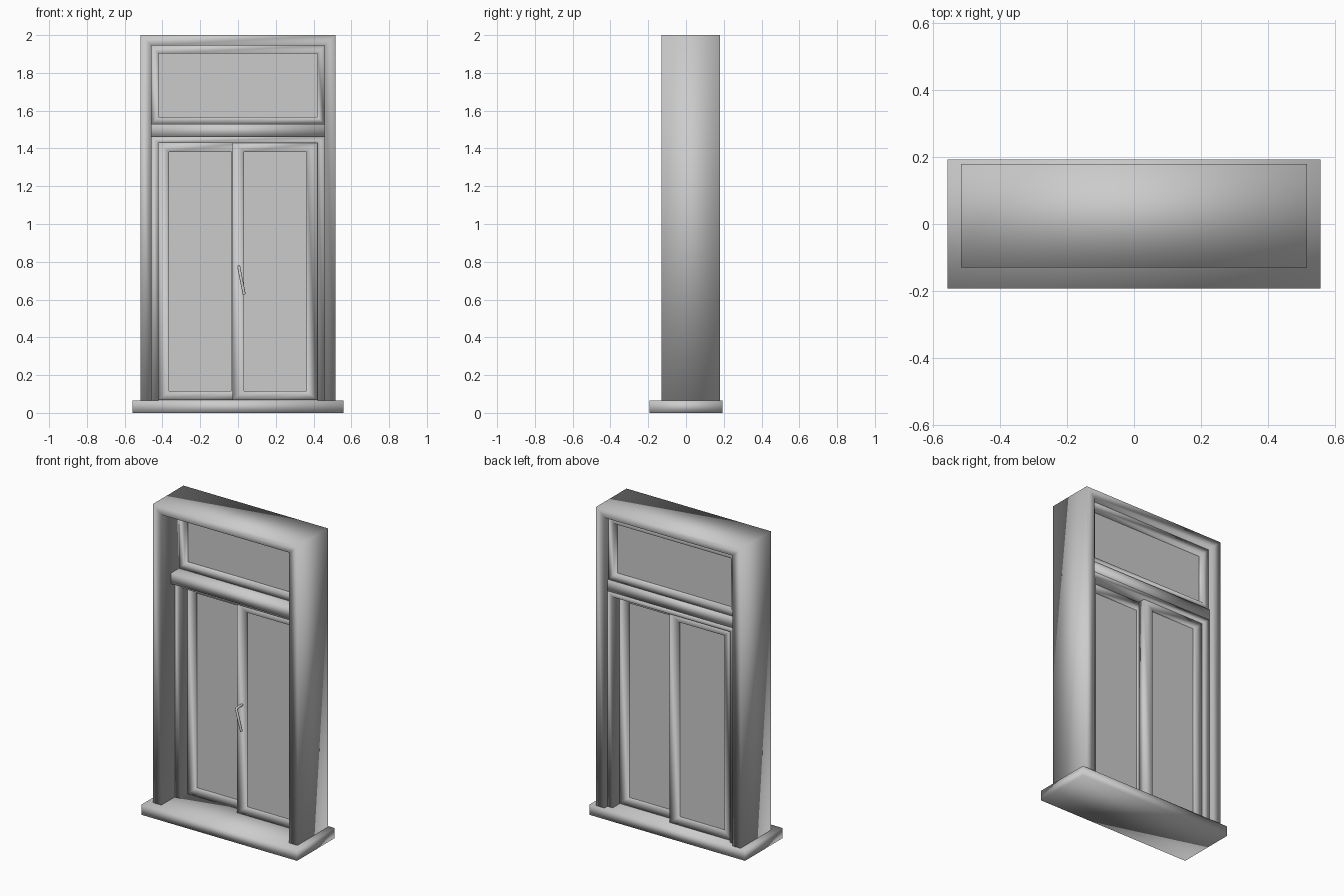
import bpy, bmesh

if "Cube" in bpy.data.objects:
    bpy.data.objects.remove(bpy.data.objects["Cube"])


def finish(name, bm, smooth=True):
    bmesh.ops.recalc_face_normals(bm, faces=bm.faces)
    mesh = bpy.data.meshes.new(name)
    bm.to_mesh(mesh)
    bm.free()
    for p in mesh.polygons:
        p.use_smooth = smooth
    ob = bpy.data.objects.new(name, mesh)
    bpy.context.collection.objects.link(ob)
    return ob


def box(name, x0, x1, y0, y1, z0, z1, smooth=True):
    bm = bmesh.new()
    bmesh.ops.create_cube(bm, size=1)
    for v in bm.verts:
        v.co = ((x0 + x1) / 2 + v.co.x * (x1 - x0),
                (y0 + y1) / 2 + v.co.y * (y1 - y0),
                (z0 + z1) / 2 + v.co.z * (z1 - z0))
    return finish(name, bm, smooth)


def frame(name, outer, inner, y0, y1, closed=True):
    """Mitred frame between two (x0, x1, z0, z1) rectangles; open ones have no bottom rail."""
    bm = bmesh.new()

    def loop(r, y):
        x0, x1, z0, z1 = r
        return [bm.verts.new((x, y, z)) for x, z in ((x0, z0), (x0, z1), (x1, z1), (x1, z0))]

    # cross-section corners: outer front, outer back, inner back, inner front
    loops = [loop(outer, y0), loop(outer, y1), loop(inner, y1), loop(inner, y0)]
    for i in range(4 if closed else 3):
        j = (i + 1) % 4
        for k in range(4):
            a, b = loops[k], loops[(k + 1) % 4]
            bm.faces.new((a[i], a[j], b[j], b[i]))
    if not closed:
        for i in (0, 3):
            bm.faces.new([l[i] for l in loops])
    return finish(name, bm)


def glazed_sash(name, outer, glass, y0, y1):
    frame(name + "_frame", outer, glass, y0, y1)
    x0, x1, z0, z1 = glass
    y, e = (y0 + y1) / 2, 0.005
    box(name + "_glass", x0 - e, x1 + e, y - 0.005, y + 0.005, z0 - e, z1 + e, False)


# sill and deep outer surround
box("sill", -0.558, 0.558, -0.193, 0.193, 0, 0.065)
frame("outer_surround", (-0.517, 0.517, 0.065, 2.0), (-0.458, 0.458, 0.065, 1.945),
      -0.13, 0.18, closed=False)

# lower fixed frame and transom bar
frame("lower_fixed_frame", (-0.458, 0.458, 0.065, 1.46), (-0.42, 0.42, 0.065, 1.43),
      0.01, 0.15, closed=False)
box("transom", -0.458, 0.458, -0.03, 0.15, 1.46, 1.53)

# top light
glazed_sash("top_light", (-0.458, 0.458, 1.53, 1.945), (-0.42, 0.42, 1.567, 1.902), 0.05, 0.14)

# two sashes overlapping at the middle, left one behind the right one
glazed_sash("left_sash", (-0.42, 0.03, 0.067, 1.43), (-0.365, -0.035, 0.115, 1.382), 0.083, 0.128)
glazed_sash("right_sash", (-0.03, 0.42, 0.067, 1.43), (0.032, 0.362, 0.115, 1.382), 0.035, 0.08)

# handle: stem and slanted lever
curve = bpy.data.curves.new("handle", "CURVE")
curve.dimensions = "3D"
curve.bevel_depth = 0.008
curve.bevel_resolution = 3
curve.use_fill_caps = True
path = [(0.004, 0.04, 0.775), (0.004, -0.018, 0.775), (0.005, -0.024, 0.768), (0.033, -0.012, 0.628)]
spline = curve.splines.new("POLY")
spline.points.add(len(path) - 1)
for p, co in zip(spline.points, path):
    p.co = (*co, 1)
bpy.context.collection.objects.link(bpy.data.objects.new("handle", curve))
